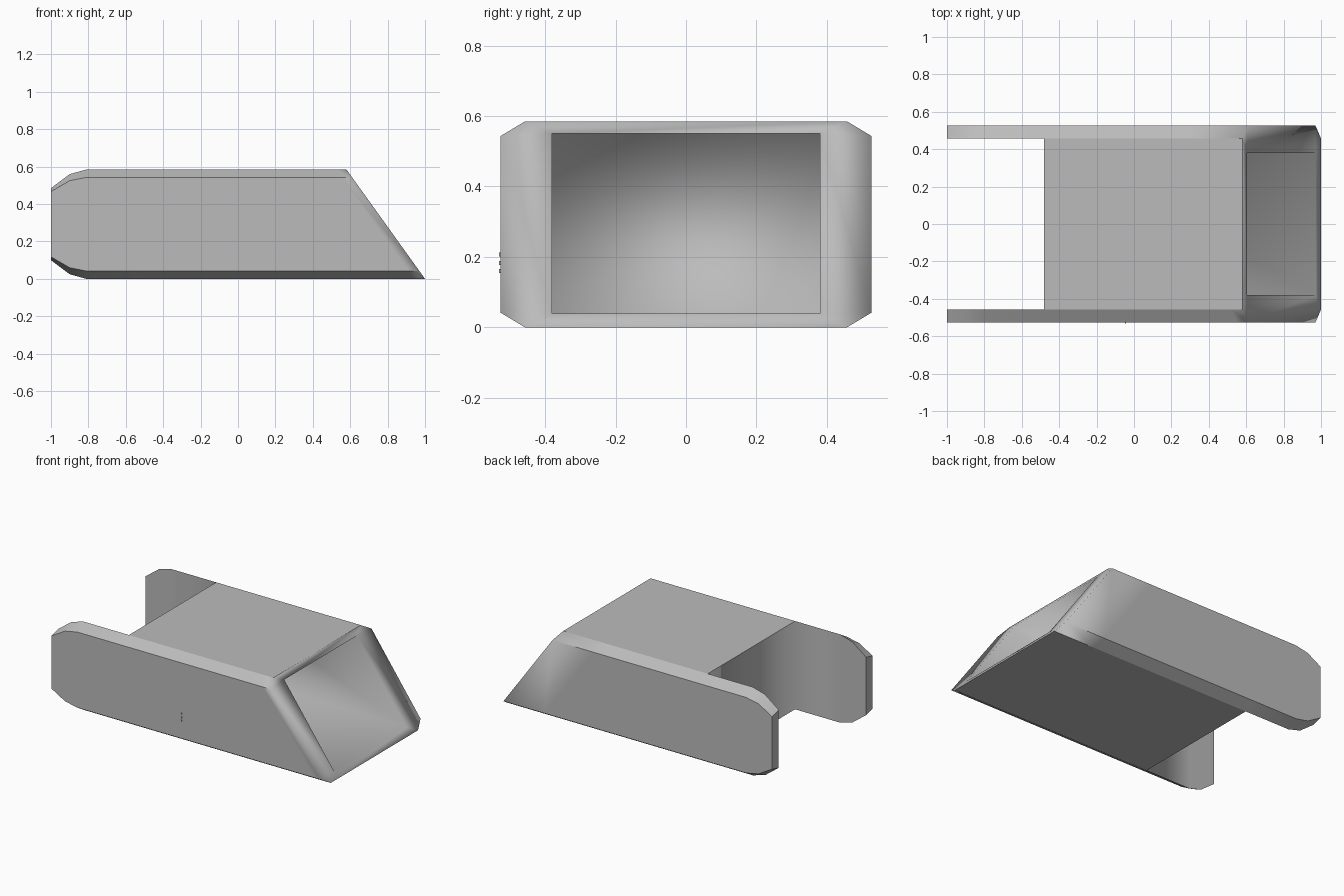
import bpy
import bmesh

if "Cube" in bpy.data.objects:
    bpy.data.objects.remove(bpy.data.objects["Cube"])

grey = bpy.data.materials.new("plain_grey")
grey.use_nodes = True
COLOUR = (0.5, 0.5, 0.5, 1)
grey.diffuse_color = COLOUR
grey.node_tree.nodes["Principled BSDF"].inputs["Base Color"].default_value = COLOUR

W, WI = 0.527, 0.457       # outer and inner half width
H, CH = 0.585, 0.042       # height and chamfer height
BACK = -0.48               # rear wall of the housing
PIT = -0.42                # end of the recess
OW, OB, OT = 0.38, 0.04, 0.55   # opening half width, bottom, top


def slant(z):
    return 1 - 0.42 * z / H


def finish(bm, name):
    mesh = bpy.data.meshes.new(name)
    bm.to_mesh(mesh)
    bm.free()
    mesh.materials.append(grey)
    obj = bpy.data.objects.new(name, mesh)
    bpy.context.collection.objects.link(obj)
    return obj


bm = bmesh.new()


def ring(points):
    return [bm.verts.new(p) for p in points]


def bridge(a, b, skip=()):
    n = len(a)
    for i in range(n):
        if i not in skip:
            j = (i + 1) % n
            bm.faces.new((a[i], a[j], b[j], b[i]))


# Chamfered outer shell, ending in the slanted mouth
octagon = [(-WI, 0), (WI, 0), (W, CH), (W, H - CH),
           (WI, H), (-WI, H), (-W, H - CH), (-W, CH)]
rear = ring((BACK, y, z) for y, z in octagon)
support = ring((slant(z) - (0.3 if y > 0 else 0.06), y, z) for y, z in octagon)
mouth = ring((slant(z), y, z) for y, z in octagon)
bridge(rear, support)
bridge(support, mouth)
bm.faces.new([rear[i] for i in (0, 1, 4, 5)])

# Rim around the opening, and the recess behind it
corners = [(-OW, OB), (OW, OB), (OW, OT), (-OW, OT)]
lip = ring((slant(z), y, z) for y, z in corners)
pit = ring((PIT, y, z) for y, z in corners)
for i in range(4):
    j = (i + 1) % 4
    a, b, c = mouth[2 * i], mouth[2 * i + 1], mouth[(2 * i + 2) % 8]
    bm.faces.new((a, b, lip[j], lip[i]))
    bm.faces.new((b, c, lip[j]))
bridge(lip, pit)
bm.faces.new(pit)

# Side fins running back from the housing, tapered at the tip
stations = [(BACK, 0, CH), (-0.81, 0, CH), (-0.9, 0.025, 0.06), (-1, 0.1, 0.118)]
for s in (-1, 1):
    prev = None
    for x, low, edge in stations:
        cur = ring([(x, s * WI, low), (x, s * W, edge),
                    (x, s * W, H - edge), (x, s * WI, H - low)])
        if prev:
            bridge(prev, cur)
        prev = cur
    bm.faces.new(prev)

bmesh.ops.remove_doubles(bm, verts=bm.verts, dist=0.0005)
bmesh.ops.recalc_face_normals(bm, faces=bm.faces)

# Soft shading over the rim and recess, crisp chamfers and plates
for f in bm.faces:
    f.smooth = True
for e in bm.edges:
    a, b = (v.co for v in e.verts)
    inside = max(abs(a.y), abs(b.y)) < OW + 0.01
    along_x = abs(a.x - b.x) > 0.05 and abs(a.y - b.y) < 0.001 and abs(a.z - b.z) < 0.1
    across = abs(a.y - b.y) > 0.5
    tip = max(a.x, b.x) < -0.99
    e.smooth = inside or not (along_x or across or tip)
finish(bm, "housing")

# Tiny raised marks on the front side
bm = bmesh.new()
for z in (0.16, 0.183, 0.207):
    cube = bmesh.ops.create_cube(bm, size=1)
    bmesh.ops.scale(bm, vec=(0.004, 0.008, 0.012), verts=cube["verts"])
    bmesh.ops.translate(bm, vec=(-0.045, -W, z), verts=cube["verts"])
finish(bm, "side_marks")
